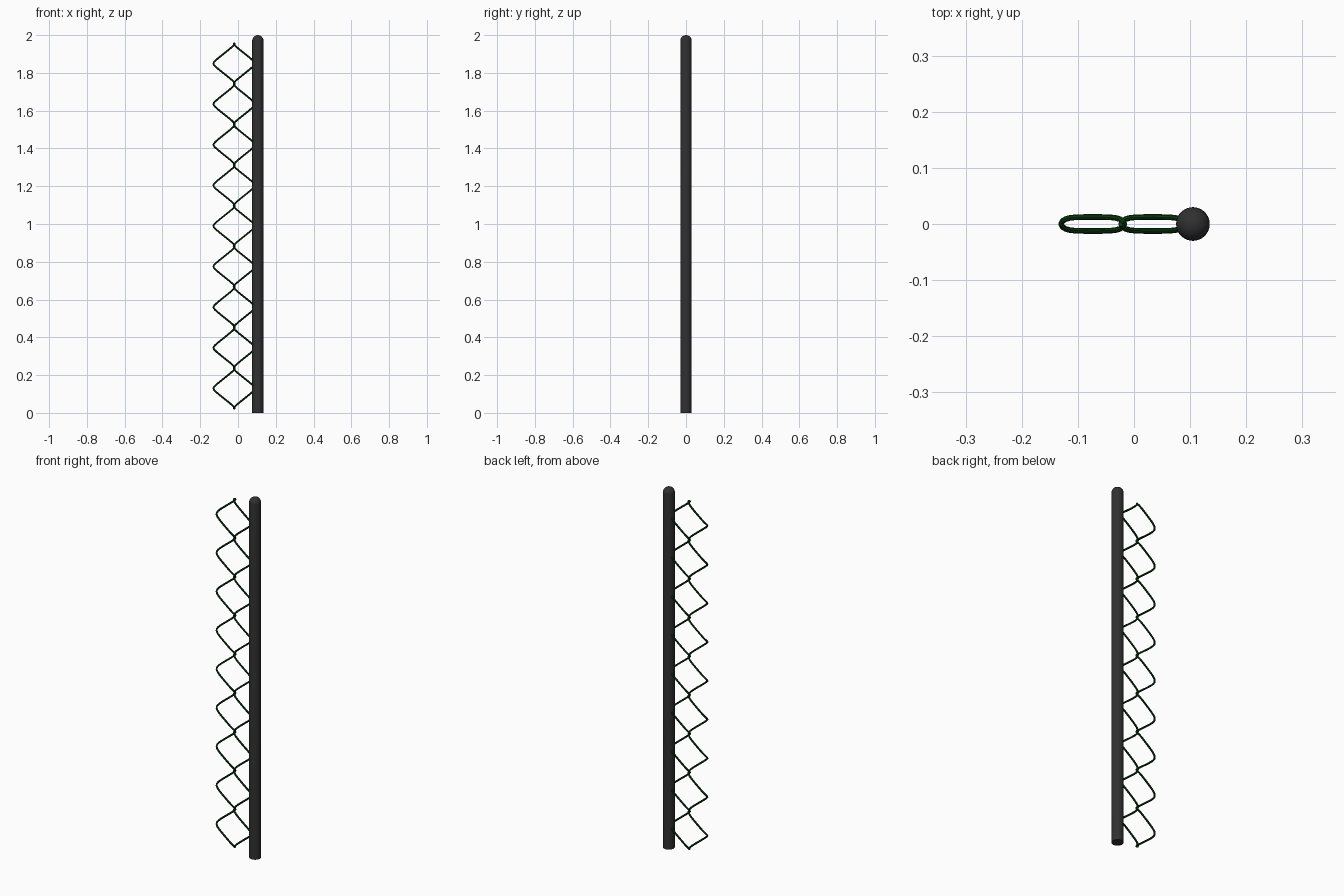
import bpy, bmesh, math

if "Cube" in bpy.data.objects:
    bpy.data.objects.remove(bpy.data.objects["Cube"])

POST_X, POST_R, HEIGHT = 0.105, 0.03, 2.0
Z0, PITCH, TURNS = 0.022, 0.215, 9
WIRE_R, DEPTH = 0.005, 0.0125


def material(name, rgb):
    m = bpy.data.materials.new(name)
    m.diffuse_color = (*rgb, 1)
    m.use_nodes = True
    m.node_tree.nodes["Principled BSDF"].inputs["Base Color"].default_value = m.diffuse_color
    return m


grey = material("dark_grey", (0.03, 0.03, 0.03))
green = material("dark_green", (0.004, 0.045, 0.006))


def finish(ob, mat):
    ob.data.materials.append(mat)
    bpy.ops.object.select_all(action='DESELECT')
    ob.select_set(True)
    bpy.context.view_layer.objects.active = ob
    if ob.type == 'CURVE':
        bpy.ops.object.convert(target='MESH')
    bpy.ops.object.shade_smooth_by_angle(angle=math.radians(40))


# Post: round bar with a domed top, spun from a profile
def make_post():
    profile = [(0, 0), (POST_R, 0), (POST_R, HEIGHT - POST_R)]
    profile += [(POST_R * math.cos(a), HEIGHT - POST_R + POST_R * math.sin(a))
                for a in (math.pi / 2 * i / 8 for i in range(1, 9))]
    bm = bmesh.new()
    vs = [bm.verts.new((r, 0, z)) for r, z in profile]
    es = [bm.edges.new(p) for p in zip(vs, vs[1:])]
    bmesh.ops.spin(bm, geom=vs + es, cent=(0, 0, 0), axis=(0, 0, 1),
                   angle=math.tau, steps=32)
    bmesh.ops.remove_doubles(bm, verts=bm.verts, dist=1e-5)
    bmesh.ops.recalc_face_normals(bm, faces=bm.faces)
    me = bpy.data.meshes.new("post")
    bm.to_mesh(me)
    bm.free()
    ob = bpy.data.objects.new("post", me)
    ob.location.x = POST_X
    bpy.context.collection.objects.link(ob)
    finish(ob, grey)


# Wire: flattened helix, a rounded zigzag from the front and a flat loop from above
def make_wire(name, x_start, x_turn):
    steps = 32
    cu = bpy.data.curves.new(name, 'CURVE')
    cu.dimensions = '3D'
    cu.bevel_depth = WIRE_R
    cu.bevel_resolution = 2
    cu.use_fill_caps = True
    sp = cu.splines.new('POLY')
    sp.points.add(TURNS * steps)
    mid, amp = (x_start + x_turn) / 2, (x_start - x_turn) / 2
    side = -1 if x_turn < x_start else 1
    for i, p in enumerate(sp.points):
        t = math.tau * i / steps
        x = mid + amp * math.asin(0.95 * math.cos(t)) / math.asin(0.95)
        y = side * DEPTH * math.tanh(2.2 * math.sin(t)) / math.tanh(2.2)
        p.co = (x, y, Z0 + PITCH * i / steps, 1)
    ob = bpy.data.objects.new(name, cu)
    bpy.context.collection.objects.link(ob)
    finish(ob, green)


make_post()
make_wire("left_wire", -0.017, -0.13)
make_wire("right_wire", -0.023, 0.09)
